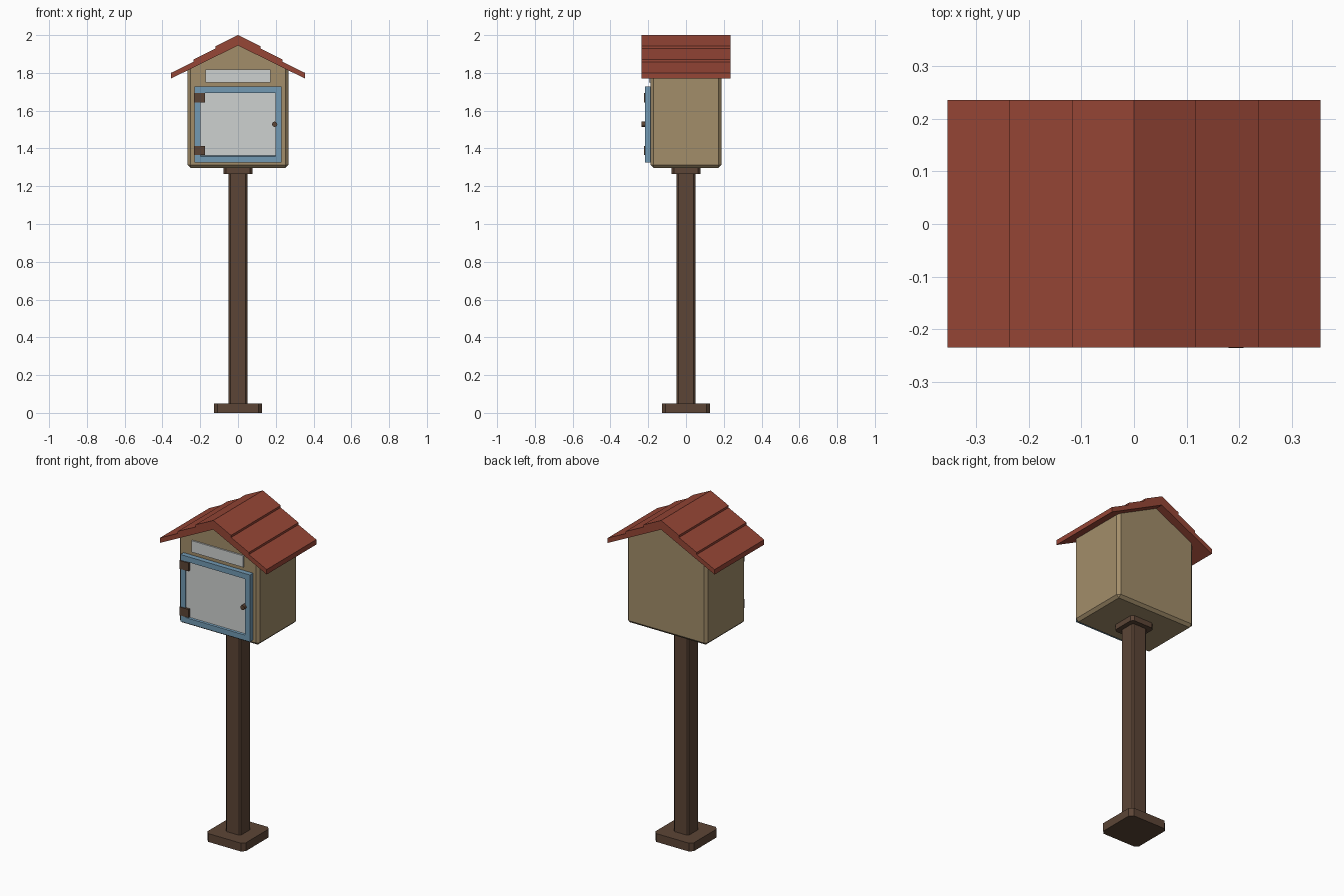
import bpy
import bmesh
from mathutils import Vector

cube = bpy.data.objects.get("Cube")
if cube:
    bpy.data.objects.remove(cube, do_unlink=True)


def material(name, srgb):
    """Flat colour given as 8-bit sRGB, stored as linear."""
    lin = [((c / 255 + 0.055) / 1.055) ** 2.4 for c in srgb]
    mat = bpy.data.materials.new(name)
    mat.use_nodes = True
    mat.diffuse_color = (*lin, 1)
    mat.node_tree.nodes["Principled BSDF"].inputs["Base Color"].default_value = (*lin, 1)
    return mat


roof_red = material("roof red", (150, 70, 54))
wall_tan = material("wall tan", (162, 141, 106))
wood_brown = material("wood brown", (92, 69, 54))
door_blue = material("door blue", (114, 154, 180))
pane_grey = material("pane grey", (206, 209, 208))


def finish(name, bm, *mats):
    bmesh.ops.recalc_face_normals(bm, faces=bm.faces)
    mesh = bpy.data.meshes.new(name)
    bm.to_mesh(mesh)
    bm.free()
    obj = bpy.data.objects.new(name, mesh)
    bpy.context.collection.objects.link(obj)
    for mat in mats:
        mesh.materials.append(mat)
    return obj


def prism(points, start, end, axis):
    """Extrude a closed outline along z (outline in xy) or y (outline in xz)."""
    bm = bmesh.new()
    if axis == "z":
        verts = [bm.verts.new((a, b, start)) for a, b in points]
        move = Vector((0, 0, end - start))
    else:
        verts = [bm.verts.new((a, start, b)) for a, b in points]
        move = Vector((0, end - start, 0))
    face = bm.faces.new(verts)
    grown = bmesh.ops.extrude_face_region(bm, geom=[face], use_keep_orig=True)
    moved = [v for v in grown["geom"] if isinstance(v, bmesh.types.BMVert)]
    bmesh.ops.translate(bm, vec=move, verts=moved)
    return bm


def rect(x0, x1, z0, z1):
    return [(x0, z0), (x1, z0), (x1, z1), (x0, z1)]


def chamfered_square(r, c):
    k = r - c
    return [(r, -k), (r, k), (k, r), (-k, r), (-r, k), (-r, -k), (-k, -r), (k, -r)]


def bevel(obj, width):
    mod = obj.modifiers.new("Chamfer", "BEVEL")
    mod.width = width
    mod.segments = 1


# Stand: foot, post and collar with chamfered corners
for name, r, c, z0, z1 in (
    ("foot", 0.128, 0.02, 0, 0.05),
    ("post", 0.05, 0.009, 0.05, 1.27),
    ("collar", 0.078, 0.015, 1.265, 1.3),
):
    finish(name, prism(chamfered_square(r, c), z0, z1, "z"), wood_brown)

# House body, its gable top tucked into the roof
half, floor, eave, ridge = 0.267, 1.297, 1.834, 1.965
body = finish(
    "house_body",
    prism([(-half, floor), (half, floor), (half, eave), (0, ridge), (-half, eave)],
          -0.187, 0.187, "y"),
    wall_tan)
bevel(body, 0.016)

# Roof: three stepped courses a side over a straight underside
course, drop, step = 0.1183, 0.058, 0.013
slope = []
z = 2.0
for i in range(3):
    slope += [(i * course, z), ((i + 1) * course, z - drop)]
    z -= drop + step
slope.append((3 * course, 1.77))
left_slope = [(-x, z) for x, z in reversed(slope[1:])]
finish("roof", prism(slope + [(0, 1.945)] + left_slope, -0.235, 0.236, "y"), roof_red)

# Door: blue frame with a sunken pane
bm = prism(rect(-0.231, 0.231, 1.325, 1.727), -0.217, -0.185, "y")
bm.normal_update()
bmesh.ops.recalc_face_normals(bm, faces=bm.faces)
front = min(bm.faces, key=lambda f: f.calc_center_median().y)
bmesh.ops.inset_region(bm, faces=[front], thickness=0.046)
sunk = bmesh.ops.extrude_face_region(bm, geom=[front])["geom"]
bmesh.ops.delete(bm, geom=[f for f in [front] if f.is_valid], context="FACES_ONLY")
bmesh.ops.translate(bm, vec=(0, 0.008, 0.004),
                    verts=[v for v in sunk if isinstance(v, bmesh.types.BMVert)])
for f in sunk:
    if isinstance(f, bmesh.types.BMFace):
        f.material_index = 1
finish("door", bm, door_blue, pane_grey)

# Name plate above the door
finish("plate", prism(rect(-0.171, 0.171, 1.749, 1.818), -0.196, -0.187, "y"), pane_grey)

# Hinges
for name, z0 in (("upper_hinge", 1.643), ("lower_hinge", 1.364)):
    finish(name, prism(rect(-0.233, -0.174, z0, z0 + 0.05), -0.223, -0.2, "y"), wood_brown)

# Knob
bpy.ops.mesh.primitive_cylinder_add(vertices=12, radius=0.014, depth=0.026,
                                    location=(0.194, -0.223, 1.528),
                                    rotation=(1.5708, 0, 0))
knob = bpy.context.object
knob.name = "knob"
knob.data.materials.append(wood_brown)
